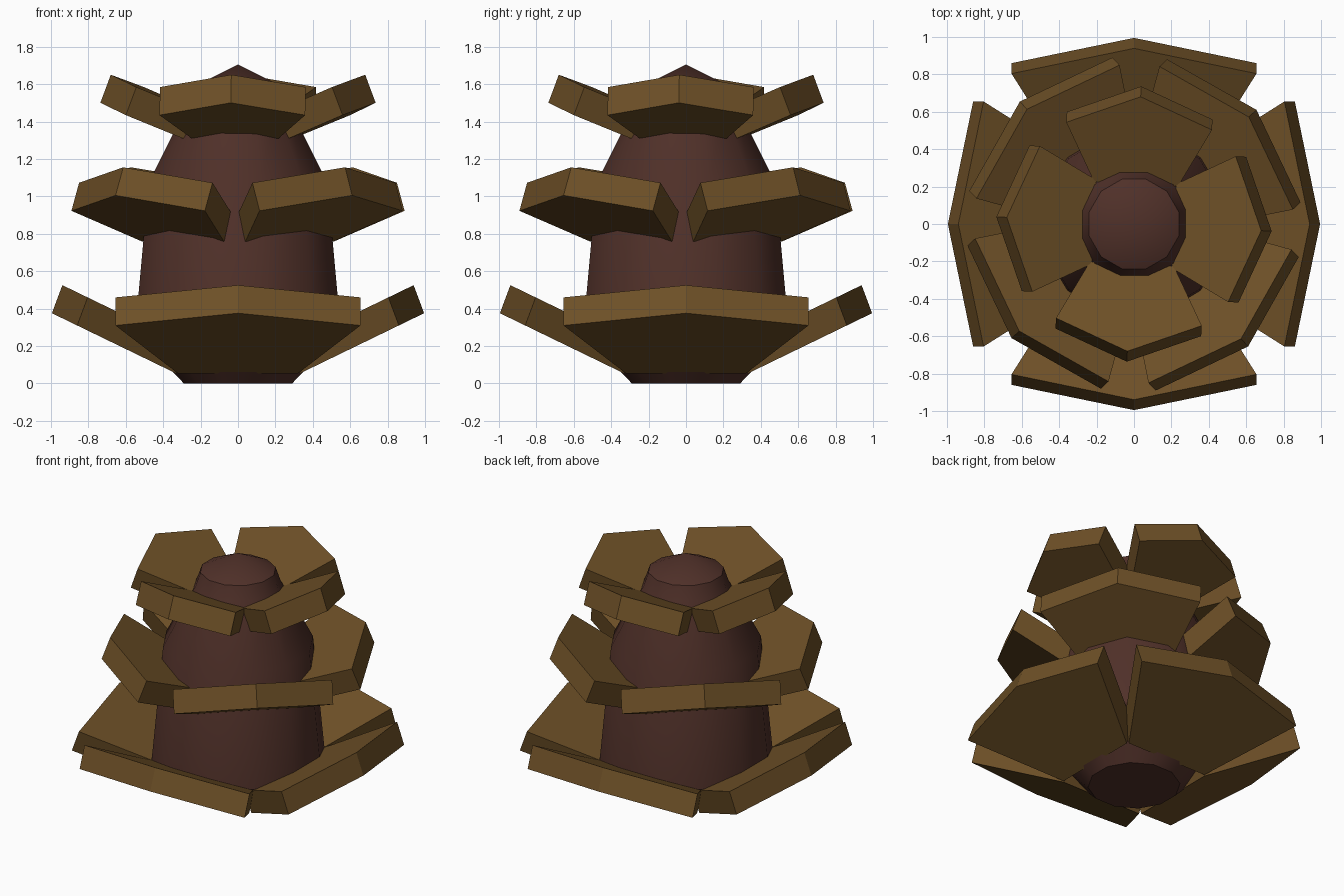
import bpy, bmesh, math
from mathutils import Matrix, Vector

cube = bpy.data.objects.get("Cube")
if cube:
    bpy.data.objects.remove(cube, do_unlink=True)


def make_material(name, rgb):
    mat = bpy.data.materials.new(name)
    mat.use_nodes = True
    mat.diffuse_color = (*rgb, 1)
    bsdf = next(n for n in mat.node_tree.nodes if n.type == 'BSDF_PRINCIPLED')
    bsdf.inputs["Base Color"].default_value = (*rgb, 1)
    return mat


def make_object(name, bm, mat):
    bmesh.ops.recalc_face_normals(bm, faces=bm.faces)
    mesh = bpy.data.meshes.new(name)
    bm.to_mesh(mesh)
    bm.free()
    mesh.materials.append(mat)
    obj = bpy.data.objects.new(name, mesh)
    bpy.context.collection.objects.link(obj)
    return obj


core_brown = make_material("dark core brown", (0.08, 0.03, 0.022))
scale_brown = make_material("scale brown", (0.155, 0.08, 0.02))

# Core: twelve-sided turned body with a pointed cap
SIDES = 12
profile = [(0.30, 0), (0.57, 0.27), (0.495, 1.07), (0.28, 1.49), (0.248, 1.585)]
bm = bmesh.new()
rings = []
for r, z in profile:
    angles = [math.tau * (i + 0.5) / SIDES for i in range(SIDES)]
    rings.append([bm.verts.new((r * math.cos(a), r * math.sin(a), z)) for a in angles])
for low, high in zip(rings, rings[1:]):
    for i in range(SIDES):
        j = (i + 1) % SIDES
        bm.faces.new((low[i], low[j], high[j], high[i]))
apex = bm.verts.new((0, 0, 1.705))
for i in range(SIDES):
    bm.faces.new((rings[-1][i], rings[-1][(i + 1) % SIDES], apex))
bm.faces.new(rings[0])
core = make_object("core", bm, core_brown)
bpy.ops.object.select_all(action='DESELECT')
core.select_set(True)
bpy.context.view_layer.objects.active = core
bpy.ops.object.shade_smooth_by_angle(angle=math.radians(35))


# Scale: a tilted five-sided slab, wide at the outer end and pointed at the tip
def add_scale(name, inner, corner, tip, tip_z, slope, angle):
    outline = [(inner[0], -inner[1]), (corner[0], -corner[1]), (tip, 0),
               corner, inner]
    bm = bmesh.new()
    bottom = [bm.verts.new((r, w, tip_z + slope * (r - tip))) for r, w in outline]
    slab = bmesh.ops.extrude_face_region(bm, geom=[bm.faces.new(bottom)])
    top = [g for g in slab["geom"] if isinstance(g, bmesh.types.BMVert)]
    bmesh.ops.translate(bm, verts=top, vec=Vector((-0.056, 0, 0.15)))
    bmesh.ops.rotate(bm, verts=bm.verts, matrix=Matrix.Rotation(angle, 3, 'Z'))
    make_object(name, bm, scale_brown)


# Layers: inner (radius, half width), corner, tip radius, tip height, slope, turn
layers = {
    "lower": ((0.33, 0.32), (0.86, 0.655), 0.995, 0.375, 0.485, 0),
    "middle": ((0.40, 0.32), (0.73, 0.523), 0.895, 1.005, 0.5, 43),
    "upper": ((0.27, 0.225), (0.58, 0.39), 0.737, 1.5, 0.42, -3),
}
for layer, (inner, corner, tip, tip_z, slope, turn) in layers.items():
    for i in range(4):
        add_scale(f"{layer}_scale_{i + 1}", inner, corner, tip, tip_z, slope,
                  math.radians(turn + 90 * i))
